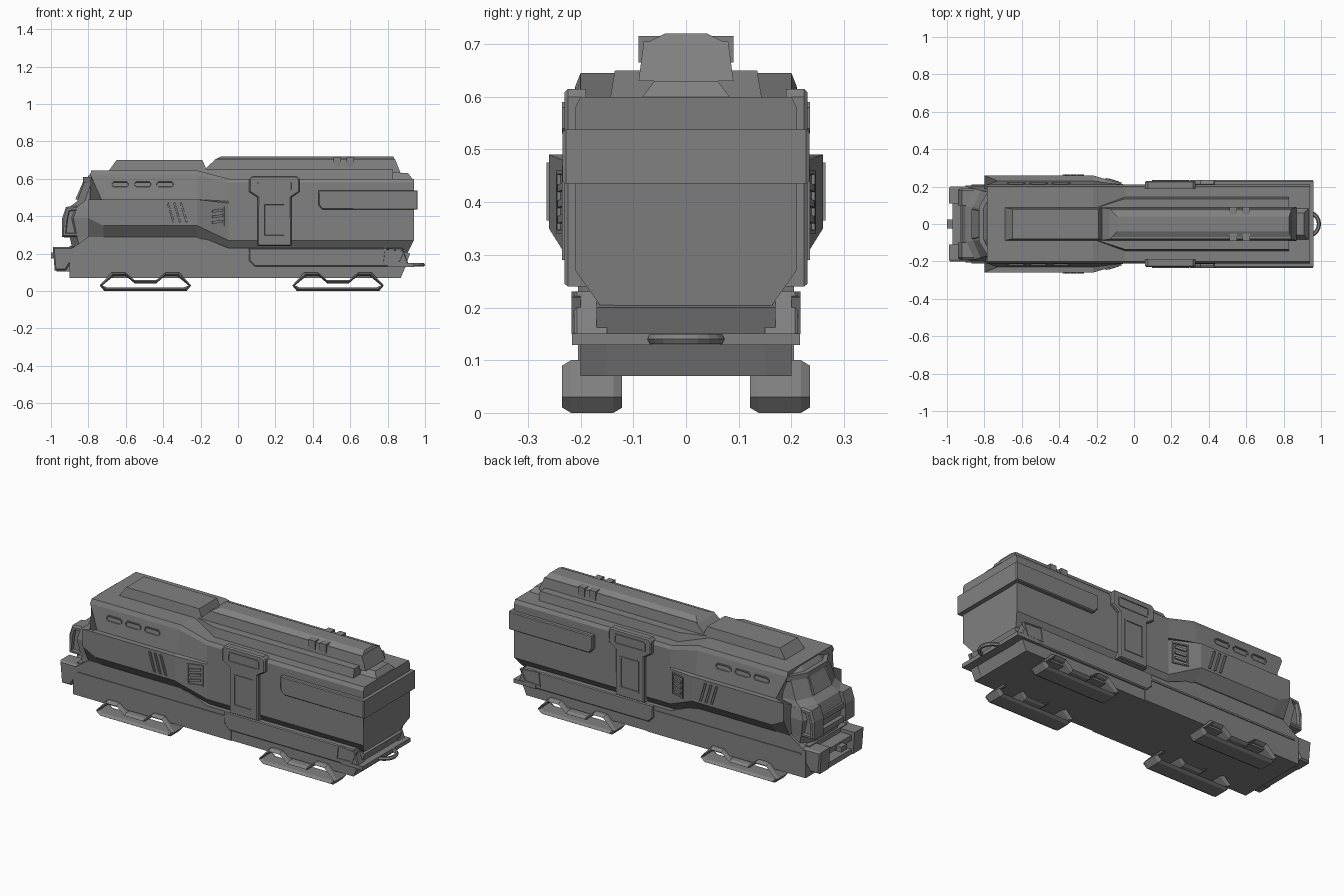
import bpy, bmesh, math
from mathutils import Matrix

cube = bpy.data.objects.get("Cube")
if cube:
    bpy.data.objects.remove(cube)

# Main stations along the length, and shared widths and heights
CAB, NECK, WAIST, TAIL = -.8, -.22, -.05, .94
SIDE, SHOULDER, CHASSIS, BELLY = .21, .26, .17, .07
ROOF, RIDGE, SPINE = .6, .65, .72

GREY = (.22, .22, .22, 1)
grey = bpy.data.materials.new("hull_grey")
grey.use_nodes = True
grey.diffuse_color = GREY
grey.node_tree.nodes["Principled BSDF"].inputs["Base Color"].default_value = GREY


def finish(name, bm, mirror):
    bmesh.ops.recalc_face_normals(bm, faces=bm.faces)
    mesh = bpy.data.meshes.new(name)
    bm.to_mesh(mesh)
    bm.free()
    mesh.materials.append(grey)
    part = bpy.data.objects.new(name, mesh)
    bpy.context.collection.objects.link(part)
    if mirror:
        modifier = part.modifiers.new("both_sides", 'MIRROR')
        modifier.use_axis = (False, True, False)


def loft(name, rings, mirror=False, closed=False):
    """Skin rings of points, either capped or closed into a loop."""
    bm = bmesh.new()
    loops = [[bm.verts.new(point) for point in ring] for ring in rings]
    following = loops[1:] + loops[:1] if closed else loops[1:]
    for this, after in zip(loops, following):
        for i in range(len(this)):
            bm.faces.new((this[i - 1], this[i], after[i], after[i - 1]))
    if not closed:
        bm.faces.new(loops[0])
        bm.faces.new(loops[-1])
    finish(name, bm, mirror)


def both(half):
    """Complete a half ring across the centre plane."""
    return half + [(x, -y, z) for x, y, z in reversed(half)]


def panel(name, outline, inside, outside, recess=0, chamfer=0, mirror=True, turn=None):
    """Side plate from an x-z outline, optionally chamfered and recessed."""
    bm = bmesh.new()
    back = [bm.verts.new((x, inside, z)) for x, z in outline]
    front = [bm.verts.new((x, outside, z)) for x, z in outline]
    bm.faces.new(back)
    face = bm.faces.new(front)
    for i in range(len(outline)):
        bm.faces.new((back[i - 1], back[i], front[i], front[i - 1]))
    bmesh.ops.recalc_face_normals(bm, faces=bm.faces)
    if chamfer:
        bmesh.ops.inset_region(bm, faces=[face], thickness=chamfer)
        for vert in face.verts:
            vert.co.y += chamfer
    if recess:
        bmesh.ops.inset_region(bm, faces=[face], thickness=recess)
        bmesh.ops.inset_region(bm, faces=[face], thickness=recess / 3)
        for vert in face.verts:
            vert.co.y -= recess
    if turn:
        bmesh.ops.transform(bm, matrix=turn, verts=bm.verts)
    finish(name, bm, mirror)


def rect(x, z, width, height, cut=0):
    """Centred rectangle, with its corners cut if asked."""
    w, h = width / 2, height / 2
    if not cut:
        return [(x - w, z - h), (x + w, z - h), (x + w, z + h), (x - w, z + h)]
    quarter = [(w - cut, h), (w, h - cut)]
    right = quarter + [(a, -b) for a, b in reversed(quarter)]
    return [(x + a, z + b) for a, b in right] + [(x - a, z + b) for a, b in reversed(right)]


def bar(name, x, z, length, height, half_width):
    panel(name, rect(x, z, length, height), -half_width, half_width, mirror=False)


def tapered_block(name, start, end, base, top, slope_start, slope_end):
    """Roof block with sloping sides and ends; base and top are (half width, height)."""
    loft(name, [both([(x, *base), (x + slope, *top)])
                for x, slope in ((start, slope_start), (end, -slope_end))])


# Main hull: flared shoulders in front, slab sided behind
front = [(SIDE, .29), (SHOULDER, .35), (SHOULDER, .49), (.23, .49), (SIDE, .62), (.2, .645)]
rear = [(.16, .2), (SIDE, .27), (SIDE, .47), (SIDE, .48), (SIDE, .58), (.2, ROOF)]
lip = [(CAB + max(0, z - .4) * (SHOULDER - y), y, z) for y, z in front]
lip[1] = (CAB, SHOULDER, .39)
lip[3] = (CAB + BELLY, .23, .49)


def station(x, section):
    return both([(x, y, z) for y, z in section])


loft("main_hull", [both(lip), station(CAB + .08, front), station(NECK, front), station(WAIST, rear),
                   both([(TAIL - max(0, .27 - z) / 2, y, z) for y, z in rear])])

# Roof: front hatch, long ridge, spine and its fittings
tapered_block("roof_hatch", -.7, -.16, (.09, .63), (.08, .7), .05, .03)
loft("roof_ridge", [both([(x, w + .01, ROOF - .01), (x, w, RIDGE)])
                    for x, w in ((NECK, .08), (WAIST, .135), (.83, .135))])
tapered_block("roof_spine", -.2, .87, (.09, .63), (.08, .705), .08, .03)
tapered_block("spine_crown", -.13, .84, (.08, .7), (.04, SPINE), .04, .01)
tapered_block("roof_tail", .82, TAIL, (.09, ROOF - .01), (.06, .63), 0, .03)
for x in (.53, .6):
    panel("roof_clamp", rect(x, .69, .04, .05), .05, .09)

# Cab: faceted nose with raked windscreen
cab_levels = [(.2, -.88, .19), (.29, -.9, .19), (.39, -.92, .2), (.45, -.9, .19),
              (.48, -.86, .18), (.59, -.82, .17), (.64, -.78, .16)]
loft("cab", [both([(-.6, w, z), (x + .04, w, z), (x, w / 2, z)]) for z, x, w in cab_levels])
loft("windscreen", [both([(x - .01, w, z), (x + .02, w, z)])
                    for x, w, z in ((-.86, .08, .49), (-.82, .07, .58))])
loft("cab_brow", [both([(-.7, .19, z), (-.77, .19, z), (-.83, .09, z)]) for z in (.58, .61)])
panel("cab_cheek", [(CAB, .29), (-.94, .29), (-.94, .39), (-.92, .45), (CAB, .46)],
      .1, .18, recess=.015, chamfer=.01)
for z in (.3, .38):
    bar("nose_bar", -.9, z, .06, .03, .1)

# Front bumper guard and coupling
panel("bumper_corner", [(-.92, .11), (-.98, .11), (-.99, .235), (-.86, .235), (-.86, .2)],
      .11, .19, chamfer=.01)
for z in (.12, .2):
    bar("bumper_beam", -.93, z, .08, .03, .12)
bar("front_coupling", -.95, .19, .1, .03, .025)

# Chassis, side skirts and rear platform
panel("chassis", [(-.9, BELLY), (.87, BELLY), (.92, .2), (.8, .24), (-.9, .24)],
      -CHASSIS, CHASSIS, mirror=False)
panel("front_skirt", [(-.9, BELLY), (.1, BELLY), (.1, .23), (WAIST, .23), (-.2, .29), (CAB, .29), (-.9, .22)],
      .15, .205)
panel("skirt_trim", rect(-.4, .2, TAIL, .01), .19, .21)
panel("lower_rear_skirt", [(.09, BELLY), (.87, BELLY), (.9, .14), (.09, .14)], .15, .2)
panel("rear_skirt", [(.09, .13), (.88, .13), (.91, .15), (.88, .23), (.06, .23), (.06, .16)],
      .15, .207, chamfer=.006)
panel("skirt_locker", [(.77, .15), (.87, .15), (.9, .22), (.78, .23)], .2, .217, recess=.01)
bar("rear_step", .87, .14, .14, .022, .216)
bpy.ops.mesh.primitive_torus_add(major_radius=.065, minor_radius=.011, major_segments=20,
                                 minor_segments=6, location=(.924, 0, .14))
ring = bpy.context.object
ring.name = "rear_coupling_ring"
ring.data.materials.append(grey)

# Landing skids: closed wavy loops with chamfered sides
skid_half = [(.22, 0), (.245, .03), (.18, .1), (.11, .1), (.06, .06)]
skid_path = skid_half + [(-x, z) for x, z in reversed(skid_half)]


def skid_ring(centre, x, z):
    step = max(-.02, min(.02, .03 - z))
    outer, middle, inner = ((centre + x * (1 - k * .06), z + step * k) for k in (0, .5, 1))
    edges = ((inner, .04), (middle, .057), (outer, .04))
    side = [(a, .178 + w, b) for (a, b), w in edges]
    return side + [(a, .178 - w, b) for (a, b), w in reversed(edges)]


for label, centre in (("front", -.495), ("rear", .535)):
    loft(label + "_skid", [skid_ring(centre, x, z) for x, z in skid_path], mirror=True, closed=True)

# Rear wraparound band
band = [(.43, .46), (.45, .435), (.96, .435), (.96, .538), (.43, .538)]
panel("rear_band", band, -.225, .225, mirror=False)
panel("rear_band_side", band, SIDE, .228, chamfer=.006)

# Doors: stepped frame, recessed leaf and upper light
door_x = .195
door_half = [(.09, .24), (.09, .5), (.135, .53), (.135, .6), (.12, .615)]
door_outline = [(door_x + x, z) for x, z in door_half]
door_outline += [(door_x - x, z) for x, z in reversed(door_half)]
panel("door_frame", door_outline, .19, .224, chamfer=.007)
panel("door_leaf", rect(door_x, .38, .12, .18), .22, .235, recess=.011)
panel("door_light", rect(door_x, .56, .2, .06, .01), .22, .235, recess=.01)

# Shoulder windows and slanted slits
for i in range(3):
    panel("side_window", rect(-.63 + i * .12, .57, .1, .036, .012), .2, .223, recess=.006)
    slit = [(x - (z - .42) * .3, z) for x, z in rect(-.36 + i * .035, .42, .014, .11)]
    panel("side_slit", slit, .25, .265, recess=.003)

# Louvred vent lying on the tapering shoulder
taper = math.atan2(SHOULDER - SIDE, WAIST - NECK)
turn = Matrix.Translation((-.11, .228, .4)) @ Matrix.Rotation(-taper, 4, 'Z')
panel("vent_frame", rect(0, 0, .09, .12), -.01, .006, recess=.01, turn=turn)
for level in (-1, 0, 1):
    louvre = [(x, z + x / 8) for x, z in rect(0, level * .03, .06, .014)]
    panel("vent_louvre", louvre, -.01, .008, turn=turn)
